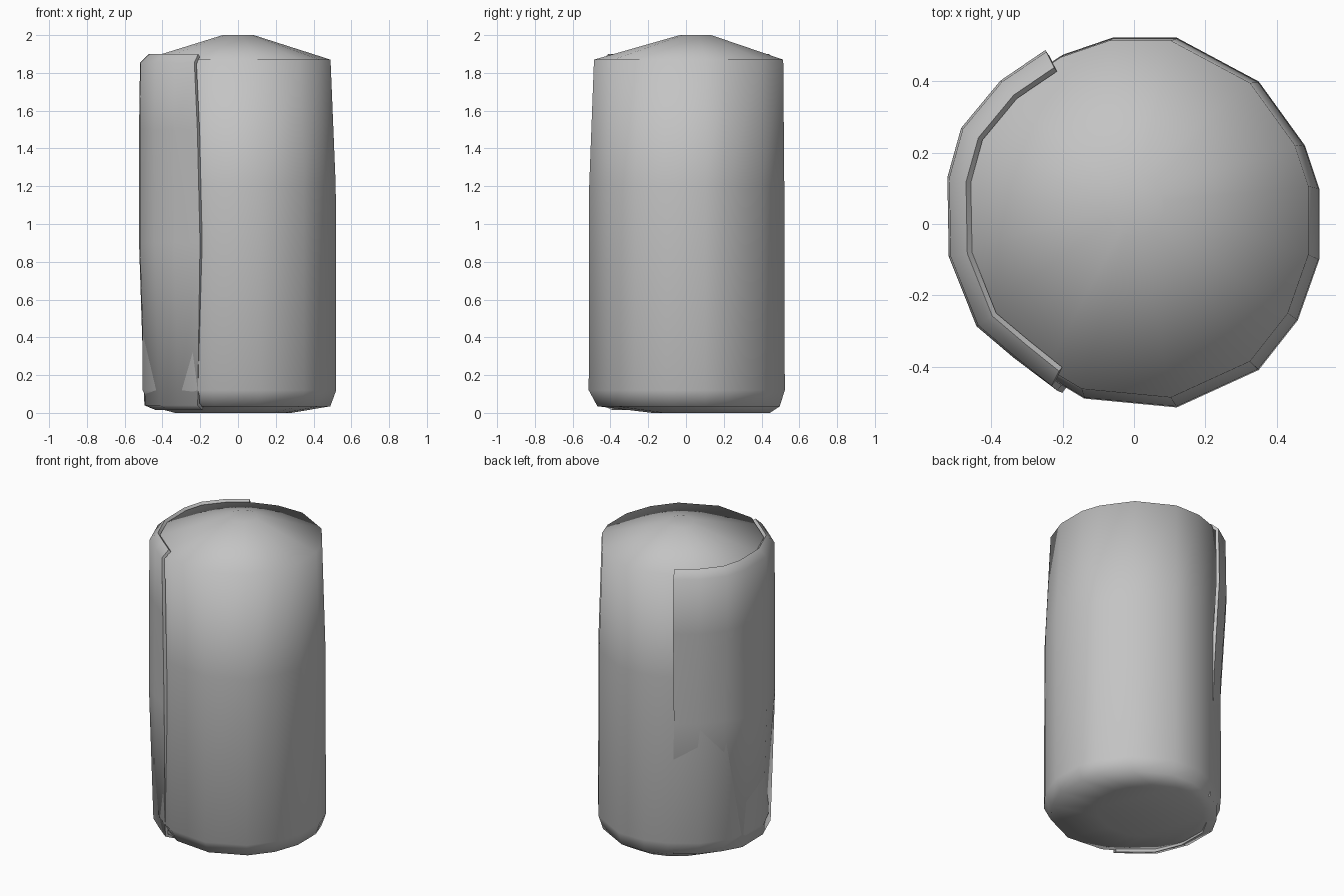
import bpy, bmesh, math
from mathutils import Vector

cube = bpy.data.objects.get("Cube")
if cube:
    bpy.data.objects.remove(cube)

grey = bpy.data.materials.new("plain grey")
grey.use_nodes = True
grey.diffuse_color = (0.55, 0.55, 0.55, 1)
grey.node_tree.nodes["Principled BSDF"].inputs["Base Color"].default_value = grey.diffuse_color


def loft(name, rings, closed):
    """Skin a stack of rings; closed rings also get end caps."""
    bm = bmesh.new()
    rows = [[bm.verts.new(p) for p in ring] for ring in rings]
    count = len(rows[0])
    for low, high in zip(rows, rows[1:]):
        for i in range(count if closed else count - 1):
            j = (i + 1) % count
            bm.faces.new((low[i], low[j], high[j], high[i]))
    if closed:
        bm.faces.new(rows[0][::-1])
        bm.faces.new(rows[-1])
    mesh = bpy.data.meshes.new(name)
    bm.to_mesh(mesh)
    bm.free()
    mesh.materials.append(grey)
    for face in mesh.polygons:
        face.use_smooth = True
    obj = bpy.data.objects.new(name, mesh)
    bpy.context.collection.objects.link(obj)
    return obj


# Body: one irregular outline scaled and shifted up the height
outline = [(.52, .1), (.48, .22), (.35, .4), (.12, .523), (-.06, .523),
           (-.2, .475), (-.36, .37), (-.46, .24), (-.505, .1), (-.505, -.09),
           (-.42, -.27), (-.24, -.43), (-.14, -.49), (.12, -.515),
           (.35, -.41), (.46, -.27), (.52, -.1)]
levels = [(0, .6, -.03, .13), (.035, .93, .005, .01), (.12, 1, 0, 0),
          (1.2, .995, 0, 0), (1.87, .965, -.012, .01), (2, .16, 0, .05)]
loft("body", [[(x * s + dx, y * s + dy, z) for x, y in outline]
              for z, s, dx, dy in levels], True)

# Wrapped label: thin open shell around one side, hemmed at both ends
arc = [(117, .548), (133, .55), (151, .555), (166, .54),
       (190, .528), (213, .527), (228, .505), (243, .515)]
label_levels = [(.015, .85, .01), (.04, .965, .01), (.9, 1, 0),
                (1.5, 1, 0), (1.855, .99, 0), (1.9, .9, 0)]
rings = []
for z, s, dx in label_levels:
    ring = []
    for i, (angle, radius) in enumerate(arc):
        # the back edge sinks into the body low down
        sink = .94 if i < 3 and z < 1 else 1
        if i == len(arc) - 1:
            angle += 4 * math.sin(math.pi * min(z, 1.86) / 1.86)
        a = math.radians(angle)
        r = radius * s * sink
        ring.append(Vector((r * math.cos(a) + dx, r * math.sin(a), z)))
    rings.append(ring)
label = loft("wrapped_label", rings, False)
solid = label.modifiers.new("thickness", 'SOLIDIFY')
solid.thickness = .02
solid.offset = -1

# Keep the label's cut edges crisp
bpy.ops.object.select_all(action='DESELECT')
label.select_set(True)
bpy.context.view_layer.objects.active = label
bpy.ops.object.modifier_apply(modifier="thickness")
bpy.ops.object.shade_smooth_by_angle(angle=math.radians(75))
